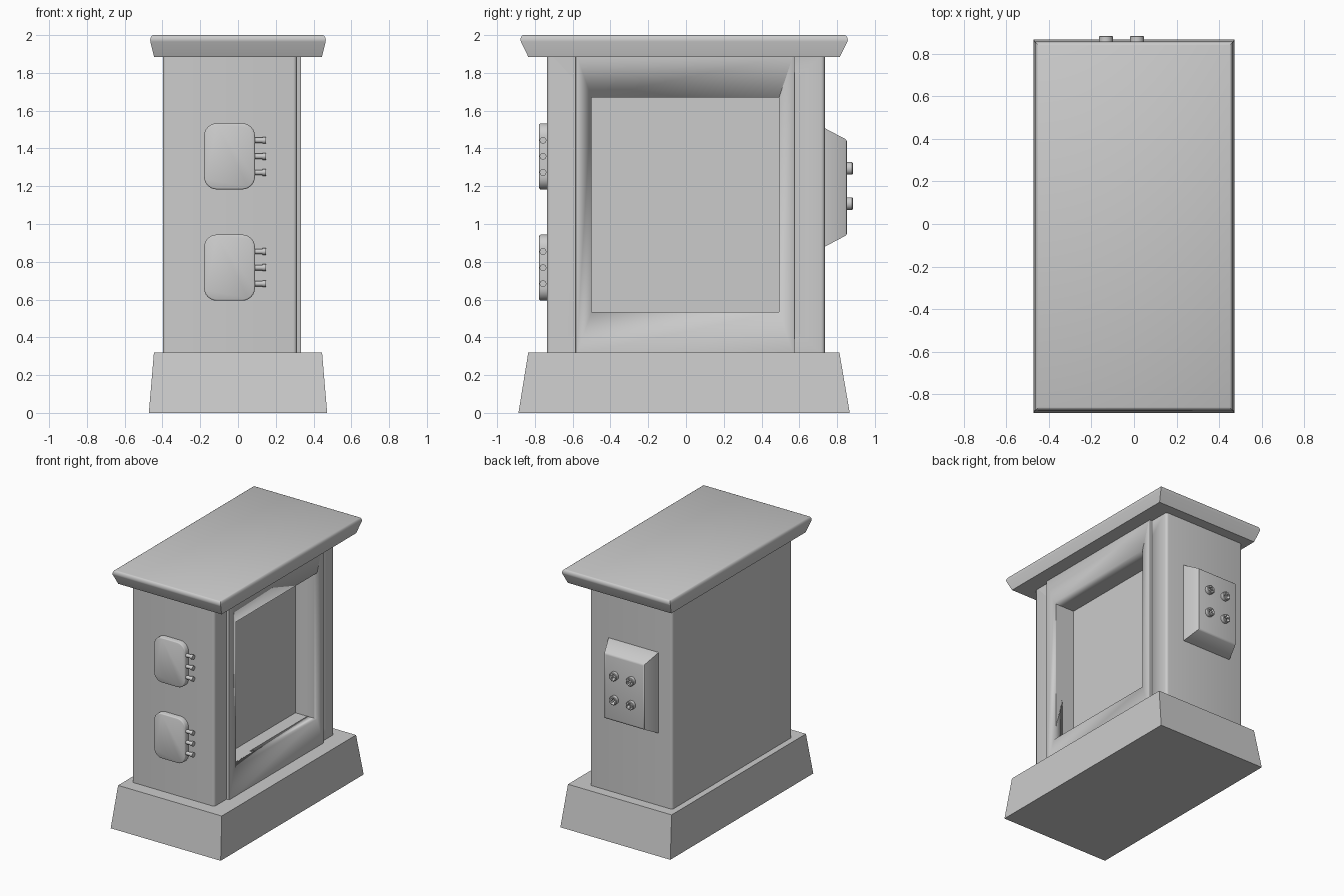
import bpy, bmesh, math
from mathutils import Matrix

if "Cube" in bpy.data.objects:
    bpy.data.objects.remove(bpy.data.objects["Cube"])


def finish(name, bm, smooth=True):
    bmesh.ops.recalc_face_normals(bm, faces=bm.faces)
    mesh = bpy.data.meshes.new(name)
    bm.to_mesh(mesh)
    bm.free()
    ob = bpy.data.objects.new(name, mesh)
    bpy.context.collection.objects.link(ob)
    bpy.ops.object.select_all(action='DESELECT')
    ob.select_set(True)
    bpy.context.view_layer.objects.active = ob
    if smooth:
        bpy.ops.object.shade_smooth_by_angle(angle=math.radians(35))
    return ob


def loft(name, rings):
    """Skin a stack of equal-length point rings and cap both ends."""
    bm = bmesh.new()
    vs = [[bm.verts.new(p) for p in r] for r in rings]
    n = len(vs[0])
    for a, b in zip(vs, vs[1:]):
        for i in range(n):
            j = (i + 1) % n
            bm.faces.new((a[i], a[j], b[j], b[i]))
    bm.faces.new(vs[0])
    bm.faces.new(vs[-1])
    return finish(name, bm)


def rect(x0, x1, y0, y1, z):
    return [(x0, y0, z), (x1, y0, z), (x1, y1, z), (x0, y1, z)]


def round_rect(x0, x1, z0, z1, r, y, seg=6):
    pts = []
    for k, (cx, cz) in enumerate([(x1 - r, z1 - r), (x0 + r, z1 - r),
                                  (x0 + r, z0 + r), (x1 - r, z0 + r)]):
        for i in range(seg + 1):
            a = math.pi / 2 * (k + i / seg)
            pts.append((cx + r * math.cos(a), y, cz + r * math.sin(a)))
    return pts


def box(name, x0, x1, y0, y1, z0, z1):
    return loft(name, [rect(x0, x1, y0, y1, z0), rect(x0, x1, y0, y1, z1)])


def rod(name, rings, mat, n=20):
    """Turned part along local z from (radius, height) pairs."""
    return loft(name, [[mat @ Matrix.Translation((r * math.cos(2 * math.pi * i / n),
                        r * math.sin(2 * math.pi * i / n), h)).to_translation()
                        for i in range(n)] for r, h in rings])


def cut(ob, cutter):
    mod = ob.modifiers.new("cut", 'BOOLEAN')
    mod.object = cutter
    mod.operation = 'DIFFERENCE'
    mod.solver = 'EXACT'
    cutter.hide_render = True
    bpy.ops.object.select_all(action='DESELECT')
    ob.select_set(True)
    bpy.context.view_layer.objects.active = ob
    bpy.ops.object.modifier_apply(modifier=mod.name)


# Tapered base and flared cap with rounded top rim
loft("base", [rect(-.472, .472, -.887, .867, 0), rect(-.445, .445, -.835, .812, .32)])
loft("cap", [rect(-.465 + d, .465 - d, -.877 + e, .857 - e, z) for d, e, z in
             [(.021, .042, 1.885), (.001, .003, 1.965), (0, 0, 1.975),
              (.003, .003, 1.988), (.008, .008, 1.996), (.016, .016, 2.0)]])


# Body and raised side panel, both with softened upright edges
def pillar(name, x0, x1, y0, y1, z0, z1, bevel, seg):
    bm = bmesh.new()
    bmesh.ops.create_cube(bm, size=1)
    for v in bm.verts:
        v.co = (x1 if v.co.x > 0 else x0, y1 if v.co.y > 0 else y0, z1 if v.co.z > 0 else z0)
    edges = [e for e in bm.edges if abs(e.verts[0].co.z - e.verts[1].co.z) > .1]
    bmesh.ops.bevel(bm, geom=edges, offset=bevel, segments=seg, profile=.5, affect='EDGES')
    return finish(name, bm)


body = pillar("body", -.397, .312, -.735, .735, .31, 1.895, .02, 4)
panel = pillar("side_panel", .25, .334, -.585, .575, .31, 1.895, .006, 2)

# Deep rectangular recess in the right side
recess = box("recess_cutter", .148, .6, -.5, .493, .535, 1.67)
cut(body, recess)
cut(panel, recess)
bpy.data.objects.remove(recess)

# Front hatches with three side pegs each
to_x = Matrix.Rotation(math.pi / 2, 4, 'Y')
for level, zc in (("upper", 1.358), ("lower", .769)):
    z0, z1 = zc - .175, zc + .175
    loft(level + "_hatch", [
        round_rect(-.18, .09, z0, z1, .068, -.72),
        round_rect(-.18, .09, z0, z1, .068, -.77),
        round_rect(-.177, .087, z0 + .003, z1 - .003, .065, -.775),
        round_rect(-.173, .083, z0 + .007, z1 - .007, .061, -.777)])
    for i in (-1, 0, 1):
        rod(level + "_hatch_peg", [(.014, 0), (.014, .05), (.018, .05), (.018, .068)],
            Matrix.Translation((.08, -.757, zc + i * .085)) @ to_x, 16)

# Rear control box with sloping sides
box_rings = [(-.28, .15, .88, 1.507, .72), (-.28, .15, .88, 1.507, .735),
             (-.243, .108, .937, 1.45, .843), (-.238, .103, .943, 1.444, .85),
             (-.228, .093, .953, 1.434, .853)]
loft("rear_box", [[(x0, y, z0), (x1, y, z0), (x1, y, z1), (x0, y, z1)]
                  for x0, x1, z0, z1, y in box_rings])

# Four round knobs with cross slots
to_y = Matrix.Rotation(-math.pi / 2, 4, 'X')
for k, (x, z) in enumerate([(x, z) for x in (-.132, .014) for z in (1.108, 1.294)]):
    knob = rod("knob", [(.033, 0), (.033, .04), (.029, .043)],
               Matrix.Translation((x, .84, z)) @ to_y, 24)
    for q in (0, 1):
        slot = box("slot_cutter", -.022, .022, -.02, .02, -.006, .006)
        slot.matrix_world = (Matrix.Translation((x, .886, z))
                             @ Matrix.Rotation(.4 * k + q * math.pi / 2, 4, 'Y'))
        bpy.context.view_layer.update()
        cut(knob, slot)
        bpy.data.objects.remove(slot)
